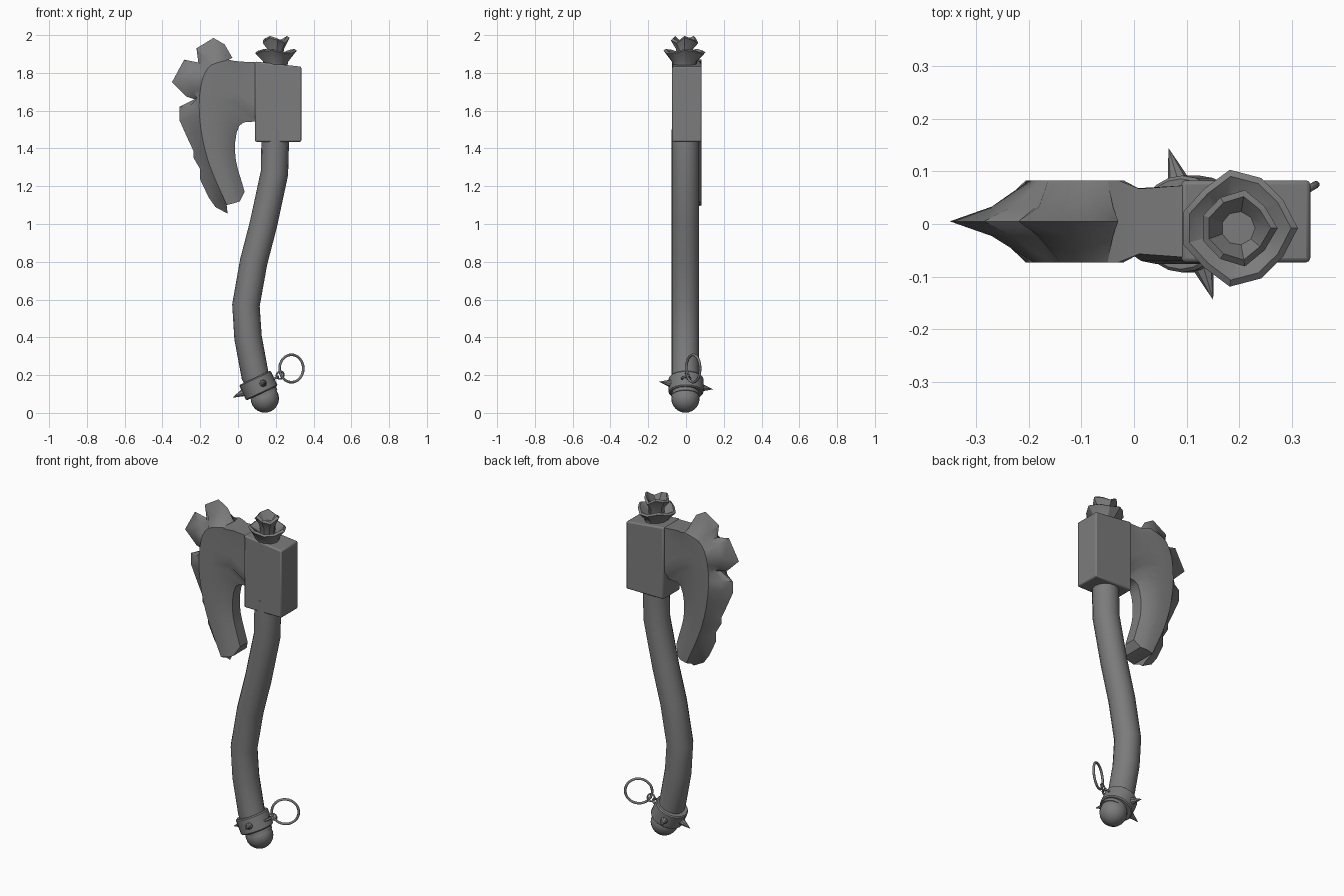
import bpy, bmesh, math
from mathutils import Vector, Matrix

cube = bpy.data.objects.get("Cube")
if cube:
    bpy.data.objects.remove(cube, do_unlink=True)

# Single grey material
grey = bpy.data.materials.new("stone_grey")
grey.use_nodes = True
grey.diffuse_color = (0.2, 0.2, 0.2, 1)
grey.node_tree.nodes["Principled BSDF"].inputs["Base Color"].default_value = (0.2, 0.2, 0.2, 1)


def finish(obj, name, angle=40):
    """Name, colour and shade a mesh object."""
    obj.name = obj.data.name = name
    obj.data.materials.clear()
    obj.data.materials.append(grey)
    bpy.ops.object.select_all(action='DESELECT')
    obj.select_set(True)
    bpy.context.view_layer.objects.active = obj
    bpy.ops.object.shade_smooth_by_angle(angle=math.radians(angle))
    return obj


def loft(name, rings, angle=40, mirrored_caps=False):
    """Skin a list of equal closed rings and cap both ends."""
    bm = bmesh.new()
    rows = [[bm.verts.new(p) for p in ring] for ring in rings]
    n = len(rows[0])
    for a, b in zip(rows, rows[1:]):
        for i in range(n):
            j = (i + 1) % n
            bm.faces.new((a[i], a[j], b[j], b[i]))
    for row in (rows[0], rows[-1]):
        if mirrored_caps:
            bm.faces.new((row[0], row[1], row[-1]))
            for k in range(1, n // 2):
                bm.faces.new((row[k], row[k + 1], row[n - k - 1], row[n - k]))
        else:
            bm.faces.new(row)
    bmesh.ops.recalc_face_normals(bm, faces=bm.faces)
    mesh = bpy.data.meshes.new(name)
    bm.to_mesh(mesh)
    bm.free()
    obj = bpy.data.objects.new(name, mesh)
    bpy.context.collection.objects.link(obj)
    return finish(obj, name, angle)


def along(path, t):
    """Smooth point on a short control path, t from 0 to 1."""
    pts = [Vector(p) for p in path]
    s = t * (len(pts) - 1)
    i = min(int(s), len(pts) - 2)
    u = s - i
    p, q = pts[i], pts[i + 1]
    m = (q - pts[i - 1]) / 2 if i else q - p
    k = (pts[i + 2] - p) / 2 if i + 2 < len(pts) else q - p
    return (p * (2*u**3 - 3*u**2 + 1) + m * (u**3 - 2*u**2 + u)
            + q * (3*u**2 - 2*u**3) + k * (u**3 - u**2))


# Blade: notched cutting edge, twin ridges, waist and inner curve (x, z)
edge = [(-.03, 1.88), (-.07, 1.95), (-.13, 1.985), (-.22, 1.93), (-.21, 1.855),
        (-.285, 1.87), (-.35, 1.75), (-.275, 1.675), (-.23, 1.66), (-.31, 1.62),
        (-.31, 1.55), (-.27, 1.46), (-.235, 1.385), (-.235, 1.35), (-.2, 1.29),
        (-.2, 1.235), (-.155, 1.14), (-.12, 1.09), (-.055, 1.055)]
outer_ridge = [(-.05, 1.87), (-.155, 1.83), (-.2, 1.71), (-.2, 1.53), (-.155, 1.325), (-.06, 1.1)]
inner_ridge = [(-.03, 1.865), (-.09, 1.82), (-.12, 1.7), (-.13, 1.54), (-.1, 1.35), (-.02, 1.11)]
waist = [(.01, 1.86), (0, 1.775), (-.01, 1.67), (-.04, 1.55), (-.05, 1.37), (.01, 1.12)]
inner = [(.12, 1.855), (.12, 1.75), (.12, 1.56), (.01, 1.525), (-.015, 1.365), (.035, 1.17)]
MID_Y = 0.005
HALF = 0.078

rings = []
for i, point in enumerate(edge):
    t = i / (len(edge) - 1)
    tip = Vector(point)
    ridge = along(outer_ridge, t)
    side = [(tip.lerp(ridge, 0.5), 0.028), (ridge, HALF), (along(inner_ridge, t), HALF),
            (along(waist, t), 0.062), (along(inner, t), 0.07 if t < 0.4 else 0.035)]
    ring = [(tip.x, MID_Y, tip.y)]
    ring += [(p.x, MID_Y + y, p.y) for p, y in side]
    ring += [(p.x, MID_Y - y, p.y) for p, y in reversed(side)]
    rings.append(ring)
loft("blade", rings, 35, mirrored_caps=True)

# Socket block with a gently sloping top
bpy.ops.mesh.primitive_cube_add(size=1, location=(0, 0, 0))
socket = bpy.context.object
for v in socket.data.vertices:
    x = 0.2125 + v.co.x * 0.245
    z = 1.86 - (x - 0.09) * 0.11 if v.co.z > 0 else 1.435
    v.co = (x, MID_Y + v.co.y * 2 * HALF, z)
finish(socket, "socket_block")
bevel = socket.modifiers.new("soft_edges", 'BEVEL')
bevel.width = 0.008
bevel.segments = 2

# Handle: bent round shaft
shaft = [(.2, 1.5), (.196, 1.4), (.193, 1.27), (.135, 1), (.083, .8),
         (.042, .57), (.053, .4), (.09, .2), (.143, .09)]
centres = [Vector((x, -0.003, z)) for x, z in shaft]
rings = []
for i, c in enumerate(centres):
    d = (centres[min(i + 1, len(centres) - 1)] - centres[max(i - 1, 0)]).normalized()
    across = d.cross(Vector((0, 1, 0)))
    turns = [math.tau * k / 16 for k in range(16)]
    rings.append([c + 0.073 * (across * math.cos(a) + Vector((0, 1, 0)) * math.sin(a))
                  for a in turns])
loft("handle", rings, 50)

# Rounded pommel
bpy.ops.mesh.primitive_uv_sphere_add(segments=20, ring_count=12, radius=0.075,
                                     location=(0.142, -0.003, 0.076))
finish(bpy.context.object, "pommel", 60)

# Collar around the lower handle
TILT = Matrix.Rotation(-0.44, 4, 'Y')
COLLAR = Vector((0.108, 0, 0.145))
bpy.ops.mesh.primitive_cylinder_add(vertices=20, radius=0.092, depth=0.09,
                                    location=COLLAR, rotation=(0, -0.44, 0))
collar = finish(bpy.context.object, "collar")
bevel = collar.modifiers.new("soft_edges", 'BEVEL')
bevel.width = 0.006
bevel.limit_method = 'ANGLE'

# Spikes on three sides of the collar
for label, degrees in (("outer", 180), ("back", 108), ("front", 288)):
    a = math.radians(degrees)
    d = TILT @ Vector((math.cos(a), math.sin(a), 0))
    bpy.ops.mesh.primitive_cone_add(vertices=8, radius1=0.022, depth=0.07,
                                    location=COLLAR + d * 0.117)
    spike = bpy.context.object
    spike.rotation_euler = d.to_track_quat('Z', 'Y').to_euler()
    finish(spike, label + "_spike")


# Eye, link and hanging ring
def ring_part(name, centre, normal, radius, wire):
    bpy.ops.mesh.primitive_torus_add(major_segments=24, minor_segments=8, location=centre,
                                     major_radius=radius, minor_radius=wire)
    obj = bpy.context.object
    obj.rotation_euler = Vector(normal).to_track_quat('Z', 'Y').to_euler()
    finish(obj, name, 60)


ring_part("collar_eye", (.193, 0, .182), (-.43, 0, .9), 0.021, 0.006)
ring_part("chain_link", (.223, .008, .2), (-.3, .9, .2), 0.02, 0.005)
ring_part("hanging_ring", (.283, .038, .235), (-.5, .85, 0), 0.073, 0.007)


# Flower ornament: two jagged tiers of petals
def petal_tier(name, profile, rim, sides, wave):
    rings = []
    for row, (r, z) in enumerate(profile):
        ring = []
        for k in range(sides):
            a = math.tau * k / sides
            lift = wave * math.sin(a * 3 + 1) if row in rim else 0
            reach = r * (1 + (0.07 * math.cos(a * 4) if row in rim else 0))
            ring.append((0.198 + reach * math.cos(a), -0.008 + reach * math.sin(a), z + lift))
        rings.append(ring)
    loft(name, rings, 30)


petal_tier("lower_petals", [(.062, 1.83), (.068, 1.86), (.106, 1.91), (.094, 1.918), (.045, 1.885)],
           (2, 3), 11, 0.01)
petal_tier("upper_petals", [(.04, 1.87), (.045, 1.925), (.07, 1.972), (.058, 1.982), (.032, 1.94)],
           (2, 3), 9, 0.016)
